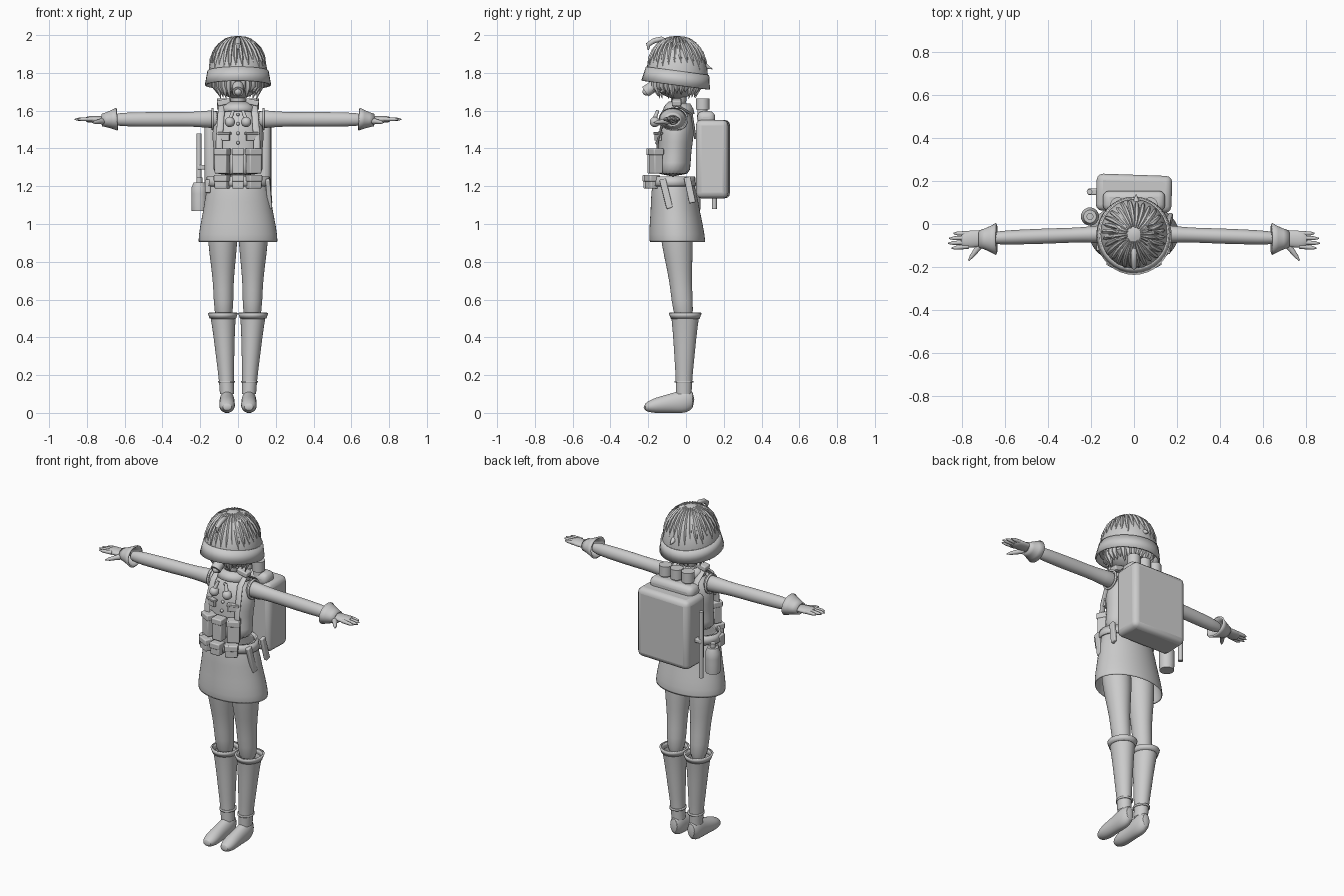
import bpy, bmesh, random
from math import sin, cos, pi, radians, sqrt
from mathutils import Vector, Matrix, Euler

random.seed(4)
cube = bpy.data.objects.get("Cube")
if cube:
    bpy.data.objects.remove(cube, do_unlink=True)

shade = (.6, .6, .6, 1)
grey = bpy.data.materials.new("plain grey")
grey.use_nodes = True
grey.diffuse_color = shade
grey.node_tree.nodes["Principled BSDF"].inputs["Base Color"].default_value = shade


def finish(name, bm, mirror=False, smooth=False, bevel=0, thickness=0):
    """Turn a bmesh into a shaded object with the modifiers asked for."""
    bmesh.ops.recalc_face_normals(bm, faces=bm.faces)
    mesh = bpy.data.meshes.new(name)
    bm.to_mesh(mesh)
    bm.free()
    mesh.materials.append(grey)
    obj = bpy.data.objects.new(name, mesh)
    bpy.context.collection.objects.link(obj)
    if mirror:
        obj.modifiers.new("mirror", 'MIRROR').use_mirror_merge = False
    if thickness:
        solid = obj.modifiers.new("solid", 'SOLIDIFY')
        solid.thickness = thickness
        solid.offset = 0
    if bevel:
        rounding = obj.modifiers.new("bevel", 'BEVEL')
        rounding.width = bevel
        rounding.segments = 3
    if smooth:
        obj.modifiers.new("subsurf", 'SUBSURF').levels = 1
        obj.modifiers["subsurf"].render_levels = 1
    bpy.ops.object.select_all(action='DESELECT')
    obj.select_set(True)
    bpy.context.view_layer.objects.active = obj
    bpy.ops.object.shade_smooth_by_angle(angle=radians(50))
    return obj


def spaced(path, count):
    """Spread points evenly over the legs of a path."""
    points = [Vector(p) for p in path]
    for i in range(count):
        place = i / (count - 1) * (len(points) - 1)
        leg = min(int(place), len(points) - 2)
        yield points[leg].lerp(points[leg + 1], place - leg)


def add_tube(bm, path, radii, depth=(1, 1), sides=12, level=False, cap=True):
    """Join ellipses along a path; depth is their flatness at start and end."""
    points = list(spaced(path, len(radii)))
    last = len(points) - 1
    loops = []
    for i, point in enumerate(points):
        way = points[min(i + 1, last)] - points[max(i - 1, 0)]
        if level:
            main = max(range(3), key=lambda axis: abs(way[axis]))
            way = Vector([float(axis == main) for axis in range(3)])
        way.normalize()
        across = Vector((0, 1, 0)) if abs(way.x) > .7 else Vector((1, 0, 0))
        across = (across - way * across.dot(way)).normalized()
        up = way.cross(across) * (depth[0] + (depth[1] - depth[0]) * i / last)
        angles = [2 * pi * k / sides for k in range(sides)]
        loops.append([bm.verts.new(point + radii[i] * (across * cos(a) + up * sin(a))) for a in angles])
    for low, high in zip(loops, loops[1:]):
        for k in range(sides):
            bm.faces.new((low[k - 1], low[k], high[k], high[k - 1]))
    if cap:
        bm.faces.new(loops[0])
        bm.faces.new(loops[-1])


def tube(name, path, radii, depth=(1, 1), sides=24, level=False, cap=True, **options):
    bm = bmesh.new()
    add_tube(bm, path, radii, depth, sides, level, cap)
    return finish(name, bm, **options)


def limb(name, path, radii, flat=1, **options):
    """A soft body part whose sections stay square to one axis."""
    return tube(name, path, radii, (flat, flat), level=True, smooth=True, **options)


def band(name, path, radii, flat=1, **options):
    """An open hoop with a little thickness."""
    return tube(name, path, radii, (flat, flat), sides=32, cap=False, thickness=.01, **options)


def box(name, centre, size, turn=(0, 0, 0), bevel=.006, **options):
    bm = bmesh.new()
    spin = Euler([radians(angle) for angle in turn]).to_matrix().to_4x4()
    place = Matrix.Translation(centre) @ spin @ Matrix.Diagonal((*size, 1))
    bmesh.ops.create_cube(bm, size=1, matrix=place)
    return finish(name, bm, bevel=bevel, **options)


def ball(name, centre, radius, stretch=1, **options):
    bm = bmesh.new()
    place = Matrix.Translation(centre) @ Matrix.Diagonal((1, 1, stretch, 1))
    bmesh.ops.create_uvsphere(bm, u_segments=24, v_segments=16, radius=radius, matrix=place)
    return finish(name, bm, **options)


# Torso, skirt, belt and neck
waist = Vector((0, -.07, 1.25))
nape = Vector((0, -.04, 1.62))
hem = Vector((0, -.045, .9))
limb("torso", [waist, nape], [.14, .13, .13, .14, .13, .06], flat=.68)
limb("skirt", [waist, hem], [.14, .17, .18, .2, .21], flat=.7, cap=False, thickness=.008)
band("belt", [(0, -.07, 1.2), waist], [.17, .16], flat=.7, level=True)
limb("neck", [nape, (0, -.035, 1.75)], [.045, .04, .04])
band("collar", [(0, -.04, 1.59), (0, -.035, 1.64)], [.09, .08, .06], flat=.9)

# Head and helmet: an elliptic dome above a leaning brim
head = Vector((0, -.048, 1.78))
width, length, height = .156, .163, .215
ball("head", head, .13, stretch=.9)
dome = [width * sqrt(1.01 - (k / 10) ** 2) for k in range(11)]
ratio = length / width
tube("helmet_dome", [head, head + Vector((0, 0, height))], dome, (ratio, ratio), level=True)
band("helmet_brim", [(0, -.045, 1.81), (0, -.055, 1.735)], [.157, .171], flat=ratio)

# Locks hanging below the helmet and lying over the dome
hanging = bmesh.new()
lying = bmesh.new()
count = 28
for i in range(count):
    a = 2 * pi * i / count
    out = Vector((cos(a), sin(a), 0))
    tip = random.uniform(.08, .12)
    add_tube(hanging, [head + out * .12, head + out * .12 - Vector((0, 0, .05)),
                       head + out * .1 - Vector((0, 0, tip))], [.02, .02, .001], sides=6)
    reach = random.uniform(1.2, 1.45)
    strand = []
    for k in range(1, 7):
        t = reach * k / 6
        turn = a + t / 8
        strand.append(head + Vector((width * sin(t) * cos(turn), length * sin(t) * sin(turn), height * cos(t))))
    add_tube(lying, strand, [.004, .009, .011, .012, .01, .001], sides=6)
finish("lower_hair", hanging)
finish("upper_hair", lying)
tube("curled_lock", [(0, -.09, 1.96), (0, -.13, 1.98), (0, -.17, 1.97), (0, -.2, 1.95), (0, -.2, 1.92)],
     [.008, .013, .014, .013, .003])
tube("back_tuft", [(.01, .07, 1.85), (.01, .14, 1.82)], [.02, .015, .001])

# Chin piece hanging on its strap
tube("chin_piece", [(0, -.17, 1.73), (0, -.215, 1.7)], [.03, .03])
ball("chin_button", (0, -.21, 1.7), .02)
tube("chin_strap", [(.13, -.06, 1.75), (.08, -.13, 1.7), (.01, -.18, 1.71)], [.006] * 3, mirror=True)

# Arms, gloves and fingers
shoulder = Vector((.09, -.045, 1.555))
wrist = Vector((.68, -.066, 1.553))
limb("arm", [shoulder, wrist], [.05, .038, .034, .036, .035, .034, .028], flat=1.1, mirror=True)
band("shoulder_seam", [(.13, -.045, 1.555), (.14, -.045, 1.555)], [.052, .05], flat=1.05, mirror=True)
band("glove_cuff", [(.64, -.07, 1.555), (.72, -.07, 1.55)], [.07, .056, .044, .035], flat=.8, mirror=True)
limb("palm", [wrist, (.81, -.073, 1.554)], [.034, .037, .04, .04, .034], flat=.45, mirror=True)
for name, row, reach in (("little", 0, .84), ("ring", 1, .86), ("middle", 2, .865), ("index", 3, .85)):
    y = -.044 - row * .02
    tube(name + "_finger", [(.77, y, 1.555), (reach, y - row * .003, 1.554)],
         [.011, .011, .01, .009, .003], sides=12, mirror=True)
tube("thumb", [(.71, -.09, 1.545), (.77, -.17, 1.537)], [.018, .015, .012, .01, .003], mirror=True)

# Legs, boots and feet
limb("leg", [(.083, -.06, 1.05), (.075, -.01, .48)], [.083, .08, .07, .055, .053, .045], flat=1.08, mirror=True)
limb("boot", [(.08, -.004, .53), (.058, -.012, .1)], [.07, .06, .053, .047, .04, .038], flat=1.1,
     cap=False, mirror=True)
band("boot_cuff", [(.08, -.004, .5), (.08, -.004, .53)], [.065, .075], flat=1.1, mirror=True)
band("ankle_band", [(.06, -.01, .16), (.06, -.01, .17)], [.04, .04], flat=1.15, mirror=True)
tube("foot", [(.058, .045, .07), (.058, -.225, .03)], [.025, .04, .04, .04, .042, .042, .025], (1.8, .7),
     level=True, smooth=True, mirror=True)

# Harness straps, pockets and buttons
tube("shoulder_strap", [(.1, -.155, 1.28), (.1, -.15, 1.44), (.09, -.11, 1.58), (.085, -.05, 1.63),
                        (.09, .03, 1.58), (.09, .05, 1.45)], [.018] * 11, (.35, .35), mirror=True)
box("strap_loop", (.075, -.05, 1.645), (.07, .05, .03), (0, 12, 0), mirror=True)
for part, z, size in (("pocket", 1.46, (.06, .02, .036)), ("pocket_flap", 1.48, (.07, .03, .012))):
    box("breast_" + part, (.072, -.148, z), size, (0, 0, 20), bevel=.003, mirror=True)
ball("chest_grenade", (.043, -.165, 1.54), .027, mirror=True)
tube("grenade_neck", [(.04, -.165, 1.56), (.025, -.15, 1.6)], [.011, .008], mirror=True)
for k in range(4):
    ball("button", (0, -.155 + k * .01, 1.43 + k * .05), .009)

# Pouches on the chest and the belt: a straight one between two angled ones
for name, y, z, tall in (("magazine", -.18, 1.325, .115), ("belt", -.2, 1.215, .055)):
    for part, lift, wide, deep, high in (("pouch", 0, .06, .05, tall), ("flap", tall / 2, .066, .06, .035)):
        box(name + "_middle_" + part, (0, y, z + lift), (wide, deep, high))
        box(name + "_side_" + part, (.083, y + .02, z + lift), (wide + .01, deep, high), (0, 0, 28), mirror=True)
box("front_sheath", (.163, -.105, 1.16), (.024, .035, .16), (14, -5, 0))
box("rear_sheath", (.165, .02, 1.18), (.022, .035, .14), (12, -5, 0))
box("side_pouch", (-.16, -.1, 1.2), (.03, .05, .07))

# Backpack with its roll and bottles
box("backpack", (0, .143, 1.343), (.352, .172, .415), (0, 0, -2), bevel=.03)
box("backpack_roll", (0, .107, 1.56), (.29, .095, .075), bevel=.03)
for x in (-.075, 0, .075):
    tube("bottle", [(x, .088, 1.56), (x, .088, 1.61)], [.03, .026])
    tube("bottle_cap", [(x, .088, 1.605), (x, .088, 1.665)], [.036, .036])

# Canteen and baton on the right hip
tube("canteen", [(-.205, .035, 1.07), (-.205, .035, 1.22)], [.04, .042, .042, .042, .042, .03])
tube("canteen_cap", [(-.205, .035, 1.22), (-.205, .035, 1.245)], [.016, .016])
tube("baton", [(-.207, .15, 1.08), (-.207, .15, 1.48)], [.013, .013])
box("baton_holder", (-.19, .15, 1.3), (.05, .03, .025))
